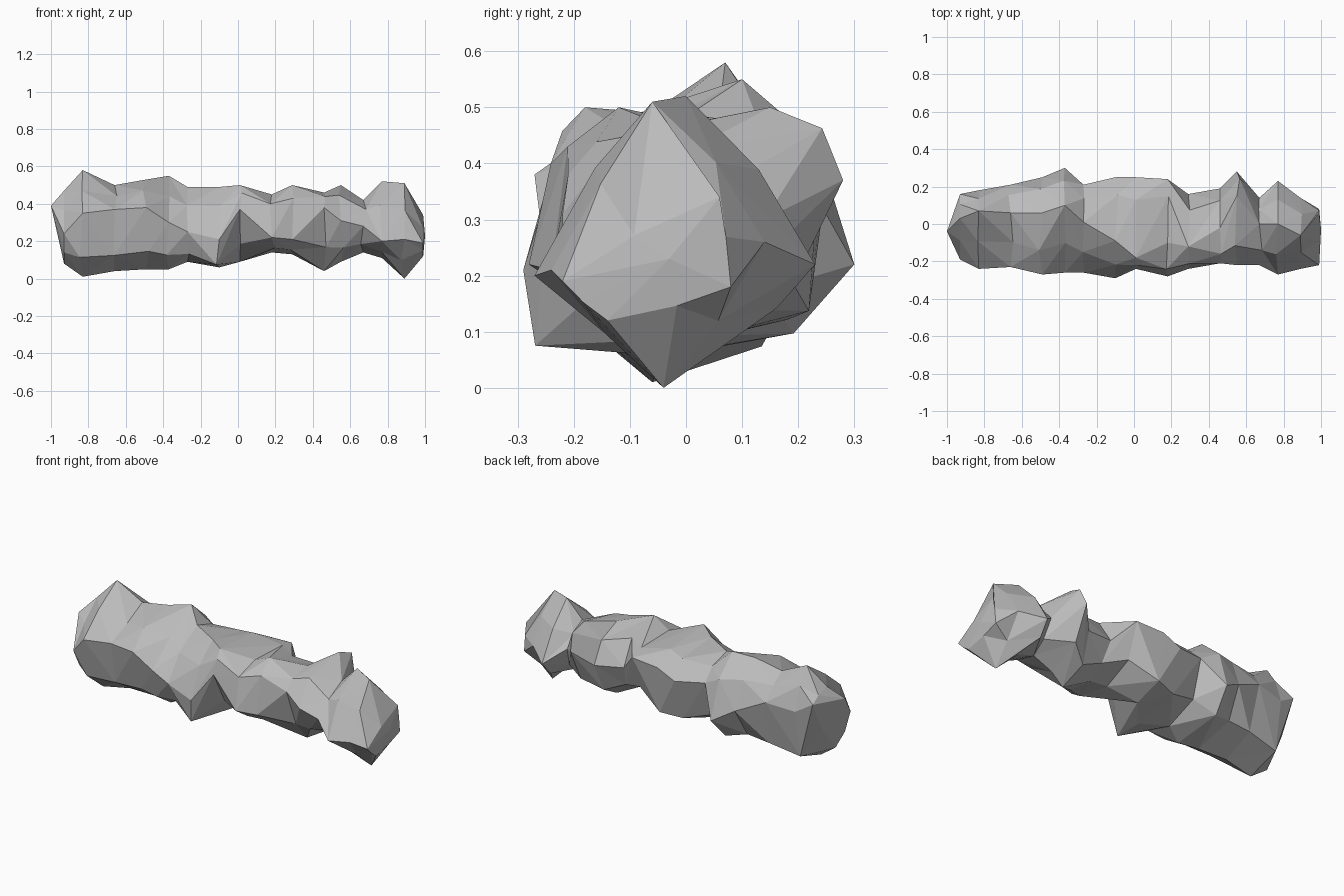
import bpy
import bmesh
import random
from mathutils import Vector

random.seed(7)

cube = bpy.data.objects.get("Cube")
if cube:
    bpy.data.objects.remove(cube, do_unlink=True)


def flat_colour(name, rgb):
    material = bpy.data.materials.new(name)
    material.use_nodes = True
    colour = (*rgb, 1.0)
    material.diffuse_color = colour
    material.node_tree.nodes["Principled BSDF"].inputs["Base Color"].default_value = colour
    return material


# Cross-sections along the rock, in hundredths:
# x, (front y, z), (back y, z), (bottom y, z), (top y, z)
SECTIONS = [
    (-93, (-19, 24), (16, 41), (-5, 8), (3, 47)),
    (-83, (-24, 35), (18, 35), (-6, 1), (7, 58)),
    (-66, (-23, 37), (21, 37), (-5, 4), (6, 50)),
    (-49, (-27, 38), (25, 29), (-7, 5), (6, 53)),
    (-37, (-26, 30), (30, 22), (-9, 5), (10, 55)),
    (-27, (-26, 25), (21, 38), (-4, 9), (1, 49)),
    (-10, (-29, 21), (25, 36), (-8, 6), (-9, 49)),
    (1, (-24, 37), (25, 41), (4, 9), (-18, 50)),
    (18, (-28, 22), (24, 42), (0, 14), (-10, 45)),
    (29, (-24, 21), (16, 30), (0, 13), (-12, 50)),
    (46, (-21, 38), (19, 28), (-2, 4), (-2, 46)),
    (55, (-22, 31), (28, 37), (0, 9), (15, 50)),
    (67, (-22, 28), (14, 30), (0, 14), (0, 42)),
    (77, (-27, 20), (23, 22), (0, 11), (0, 52)),
    (89, (-24, 21), (14, 26), (-4, 0), (-6, 51)),
    (99, (-22, 19), (8, 18), (-14, 12), (6, 34)),
]

# How far the shoulders swell, up to each x:
# upper front, upper back, lower back, lower front
SWELL = [
    (-90, 0.55, 0.6, 0.55, 0.65),
    (-80, 0.52, 0.62, 0.84, 0.72),
    (-60, 0.55, 0.65, 0.78, 0.74),
    (-20, 0.58, 0.65, 0.72, 0.72),
    (-5, 0.65, 0.72, 0.78, 0.87),
    (5, 0.68, 0.74, 0.88, 0.64),
    (32, 0.76, 0.72, 0.7, 0.68),
    (60, 0.74, 0.72, 0.7, 0.65),
    (80, 0.62, 0.58, 0.7, 0.65),
    (100, 0.52, 0.54, 0.54, 0.52),
]


def corner(x, side, crown, swell):
    """Rough shoulder between a flank point and a top or bottom point."""
    bulge = swell + random.uniform(-0.03, 0.03)
    y = crown[0] + (side[0] - crown[0]) * bulge
    z = side[1] + (crown[1] - side[1]) * bulge
    shift = random.uniform(-2, 2) if abs(x) < 90 else 0
    return x + shift, y, z


def ring_points(section):
    x, front, back, bottom, top = section
    swell = next(row[1:] for row in SWELL if x <= row[0])
    return [
        (x, *front), corner(x, front, top, swell[0]),
        (x, *top), corner(x, back, top, swell[1]),
        (x, *back), corner(x, back, bottom, swell[2]),
        (x, *bottom), corner(x, front, bottom, swell[3]),
    ]


def reach(a, b):
    """Distance of the middle of an edge from the rock's long axis."""
    middle = (a.co + b.co) / 2
    return (middle.yz - Vector((0, 0.27))).length


# Faceted skin joining neighbouring cross-sections, split along the outer diagonal
bm = bmesh.new()
rings = []
for section in SECTIONS:
    rings.append([bm.verts.new(Vector(p) / 100) for p in ring_points(section)])

for ring, following in zip(rings, rings[1:]):
    for i in range(len(ring)):
        j = (i + 1) % len(ring)
        a, b, c, d = ring[i], ring[j], following[j], following[i]
        if reach(a, c) > reach(b, d):
            bm.faces.new((a, b, c))
            bm.faces.new((a, c, d))
        else:
            bm.faces.new((a, b, d))
            bm.faces.new((b, c, d))

# Blunt point at each end
for ring, tip in ((rings[0], (-1, -0.04, 0.39)), (rings[-1], (1, -0.03, 0.23))):
    end = bm.verts.new(tip)
    for i in range(len(ring)):
        bm.faces.new((ring[i], ring[(i + 1) % len(ring)], end))

bmesh.ops.recalc_face_normals(bm, faces=bm.faces)
mesh = bpy.data.meshes.new("long_rock")
bm.to_mesh(mesh)
bm.free()
mesh.materials.append(flat_colour("stone_grey", (0.5, 0.5, 0.5)))
rock = bpy.data.objects.new("long_rock", mesh)
bpy.context.collection.objects.link(rock)
